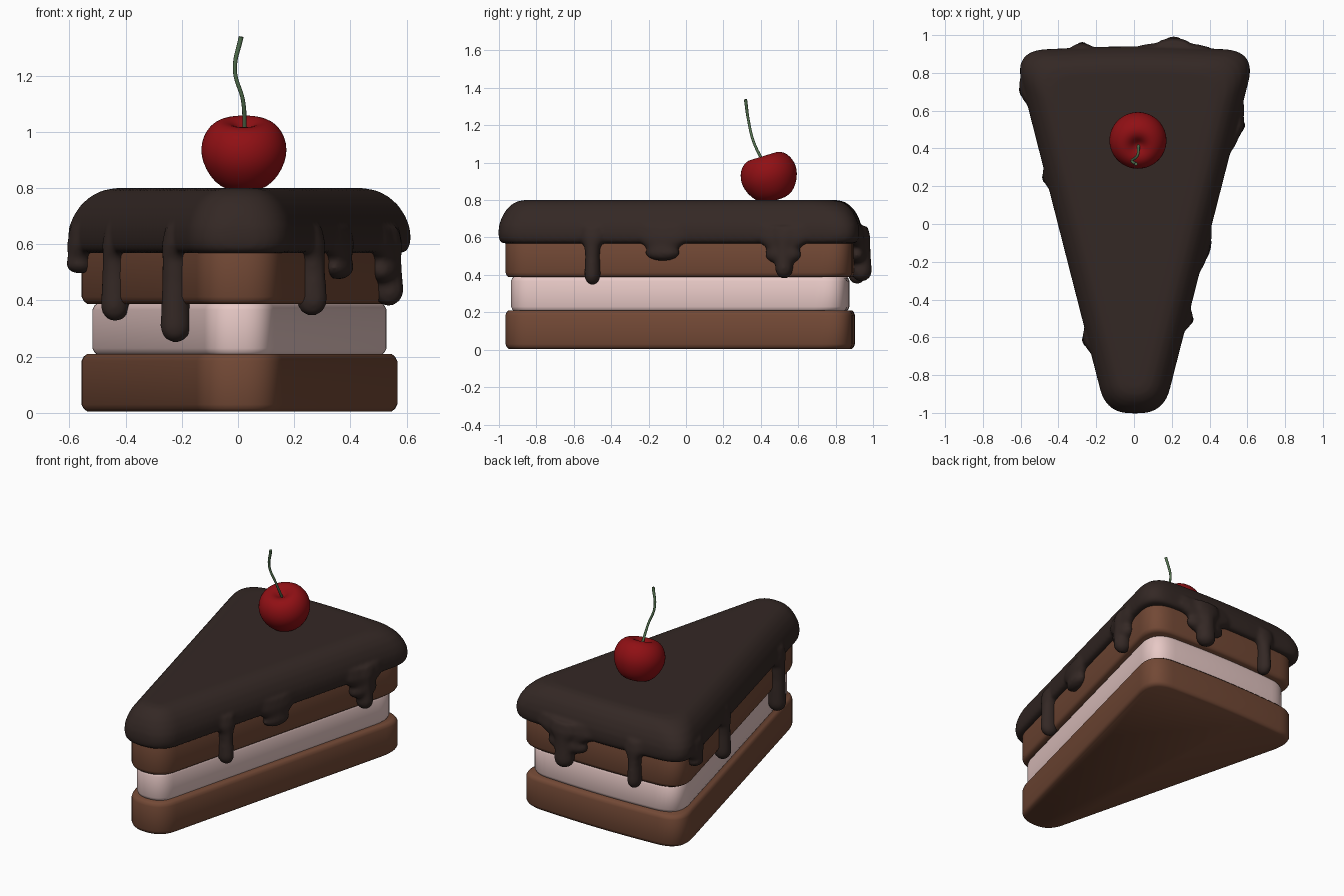
import bpy, bmesh, math
from mathutils import Vector, Matrix

if "Cube" in bpy.data.objects:
    bpy.data.objects.remove(bpy.data.objects["Cube"])

CX = 0.005


def material(name, rgb):
    m = bpy.data.materials.new(name)
    m.diffuse_color = (*rgb, 1)
    m.use_nodes = True
    m.node_tree.nodes["Principled BSDF"].inputs["Base Color"].default_value = m.diffuse_color
    return m


SPONGE = material("sponge", (0.17, 0.066, 0.036))
CREAM = material("pink_cream", (0.80, 0.58, 0.56))
CHOC = material("chocolate", (0.034, 0.021, 0.018))
RED = material("cherry_red", (0.28, 0.005, 0.007))
GREEN = material("stem_green", (0.09, 0.17, 0.08))


def loft(bm, rings):
    """Skin closed rings of equal length and cap both ends."""
    loops = [[bm.verts.new(p) for p in r] for r in rings]
    n = len(loops[0])
    for a, b in zip(loops, loops[1:]):
        for i in range(n):
            j = (i + 1) % n
            bm.faces.new((a[i], a[j], b[j], b[i]))
    bm.faces.new(loops[0][::-1])
    bm.faces.new(loops[-1])


def finish(name, bm, mat):
    bmesh.ops.recalc_face_normals(bm, faces=bm.faces)
    me = bpy.data.meshes.new(name)
    bm.to_mesh(me)
    bm.free()
    me.materials.append(mat)
    ob = bpy.data.objects.new(name, me)
    bpy.context.collection.objects.link(ob)
    for p in me.polygons:
        p.use_smooth = True
    return ob


# Wedge outline: corner and its rounding length
WEDGE = [((-0.15, -1.0), 0.13), ((0.15, -1.0), 0.13), ((0.64, 0.915), 0.17),
         ((0, 0.945), 0.3), ((-0.64, 0.915), 0.17)]


def outline(inset, z, steps=10):
    pts = [Vector(p) for p, _ in WEDGE]
    n = len(pts)
    norm = []
    for i in range(n):
        e = (pts[(i + 1) % n] - pts[i]).normalized()
        norm.append(Vector((-e.y, e.x)))
    q = []
    for i in range(n):
        a, b = norm[i - 1], norm[i]
        q.append(pts[i] + (a + b) * inset / (1 + a.dot(b)))
    ring = []
    for i in range(n):
        u, v = q[i - 1] - q[i], q[(i + 1) % n] - q[i]
        t = min(WEDGE[i][1], 0.48 * u.length, 0.48 * v.length)
        a, b = q[i] + u.normalized() * t, q[i] + v.normalized() * t
        for k in range(steps + 1):
            s = k / steps
            p = a * (1 - s) ** 2 + q[i] * 2 * s * (1 - s) + b * s * s
            ring.append((p.x + CX, p.y, z))
    return ring


# Cake layers
def layer(name, z0, z1, inset, mat):
    bm = bmesh.new()
    prof = [(z0, 0.016), (z0 + 0.01, 0.006), (z0 + 0.025, 0),
            (z1 - 0.025, 0), (z1 - 0.01, 0.006), (z1, 0.016)]
    loft(bm, [outline(inset + d, z) for z, d in prof])
    ob = finish(name, bm, mat)
    bpy.context.view_layer.objects.active = ob
    ob.select_set(True)
    bpy.ops.object.shade_smooth_by_angle(angle=math.radians(50))
    ob.select_set(False)


layer("bottom_sponge", 0.005, 0.21, 0.035, SPONGE)
layer("cream_filling", 0.205, 0.392, 0.065, CREAM)
layer("top_sponge", 0.388, 0.62, 0.035, SPONGE)

# Icing slab with rounded top
bm = bmesh.new()
loft(bm, [outline(d, z) for z, d in [
    (0.568, 0.03), (0.572, 0.012), (0.59, 0.001), (0.62, -0.003), (0.66, 0.0),
    (0.70, 0.012), (0.74, 0.033), (0.77, 0.06), (0.79, 0.09), (0.80, 0.13)]])


# Drips: flared at the top, rounded at the bottom
def drip(x, y, low, along, thin, deg):
    rot = Matrix.Rotation(math.radians(deg), 3, 'Z')
    h = min(0.055, (0.56 - low) * 0.5)
    prof = [(low + h * (1 - math.cos(a)), math.sin(a), math.sin(a))
            for a in [math.radians(d) for d in (8, 25, 45, 65, 90)]]
    top = low + h
    prof += [(top + (0.57 - top) * 0.6, 0.9, 0.88), (0.55, 1.0, 0.85),
             (0.575, 1.35, 0.85), (0.60, 1.6, 0.85), (0.66, 1.5, 0.6)]
    rings = []
    for z, fa, ft in prof:
        ring = []
        for k in range(24):
            a = k * math.tau / 24
            v = rot @ Vector((along * fa * math.cos(a), thin * ft * math.sin(a), 0))
            ring.append((x + v.x, y + v.y, z))
        rings.append(ring)
    loft(bm, rings)


RIGHT, LEFT = 76, 104
for d in [(-0.222, -0.61, 0.25, 0.05, 0.055, LEFT),
          (-0.437, 0.25, 0.325, 0.048, 0.052, LEFT),
          (-0.562, 0.71, 0.495, 0.055, 0.05, LEFT),
          (0.263, -0.5, 0.345, 0.043, 0.055, RIGHT),
          (0.358, -0.125, 0.475, 0.095, 0.05, RIGHT),
          (0.525, 0.52, 0.455, 0.10, 0.055, RIGHT),
          (0.535, 0.525, 0.38, 0.048, 0.055, RIGHT),
          (-0.275, 0.915, 0.35, 0.042, 0.05, 0),
          (0.20, 0.915, 0.455, 0.14, 0.055, 0),
          (0.21, 0.938, 0.365, 0.062, 0.056, 0)]:
    drip(*d)
icing = finish("chocolate_icing", bm, CHOC)
rm = icing.modifiers.new("Fuse", 'REMESH')
rm.mode = 'VOXEL'
rm.voxel_size = 0.012
rm.use_smooth_shade = True
sm = icing.modifiers.new("Soften", 'SMOOTH')
sm.factor = 0.5
sm.iterations = 5

# Cherry: turned profile with a dimple, tilted forward
bm = bmesh.new()
prof = [(0.004, -0.122), (0.05, -0.122), (0.09, -0.108), (0.125, -0.07), (0.148, -0.02),
        (0.154, 0.02), (0.147, 0.062), (0.125, 0.1), (0.095, 0.121), (0.068, 0.125),
        (0.042, 0.117), (0.022, 0.1), (0.004, 0.092)]
loft(bm, [[(r * math.cos(k * math.tau / 40), r * math.sin(k * math.tau / 40), z)
           for k in range(40)] for r, z in prof])
cherry = finish("cherry", bm, RED)
cherry.location = (0.021, 0.448, 0.917)
cherry.rotation_euler = (math.radians(17), 0, 0)
sub = cherry.modifiers.new("Smooth", 'SUBSURF')
sub.levels = sub.render_levels = 1

# Cherry stem
cu = bpy.data.curves.new("cherry_stem", 'CURVE')
cu.dimensions = '3D'
cu.bevel_depth = 0.008
cu.bevel_resolution = 3
cu.use_fill_caps = True
sp = cu.splines.new('BEZIER')
path = [(0.024, 0.415, 1.0, 1.0), (0.018, 0.362, 1.11, 0.9), (-0.011, 0.335, 1.22, 0.9),
        (0.011, 0.318, 1.338, 1.1)]
sp.bezier_points.add(len(path) - 1)
for bp, (x, y, z, r) in zip(sp.bezier_points, path):
    bp.co = (x, y, z)
    bp.radius = r
    bp.handle_left_type = bp.handle_right_type = 'AUTO'
cu.materials.append(GREEN)
bpy.context.collection.objects.link(bpy.data.objects.new("cherry_stem", cu))
